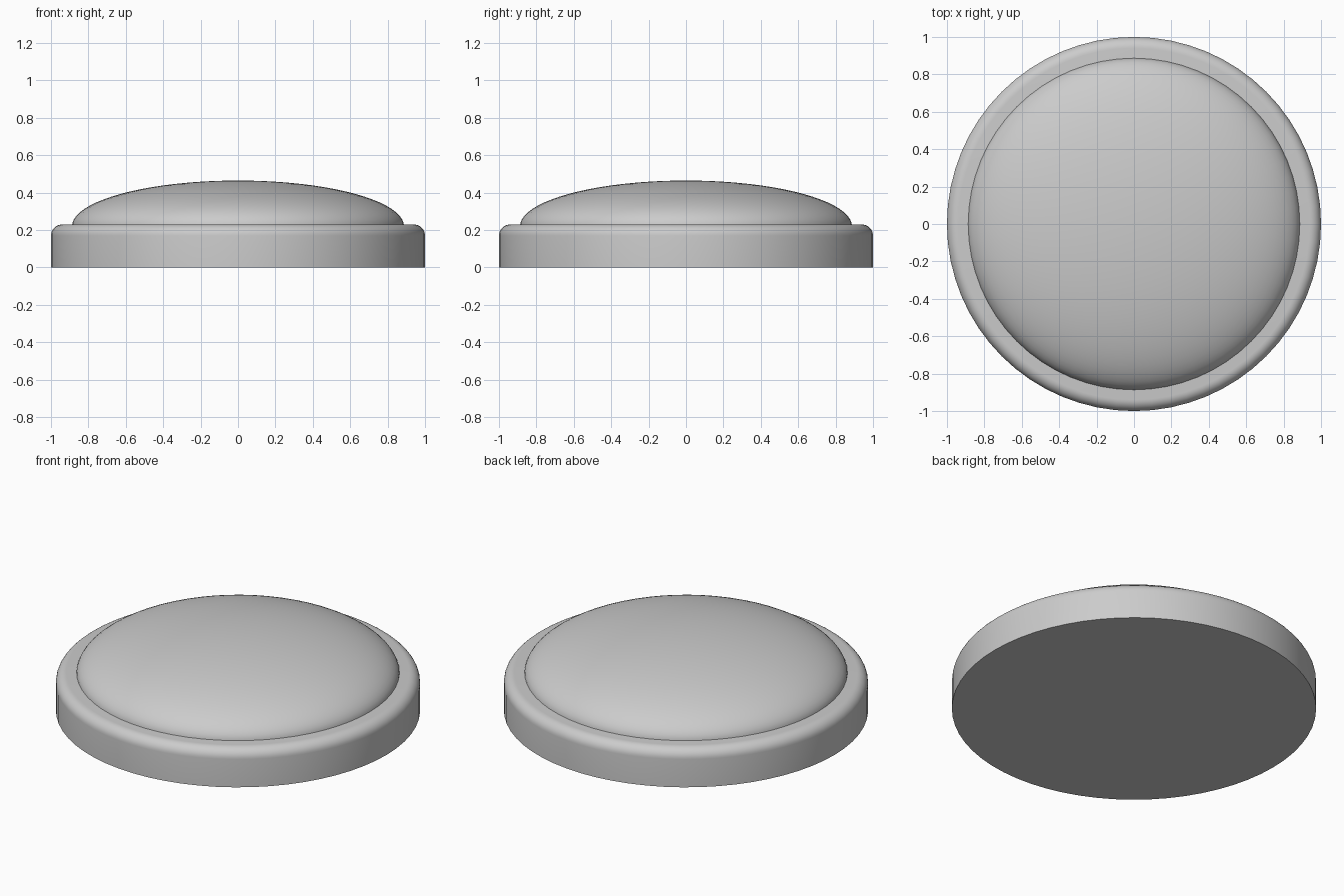
import bpy, bmesh
from math import sin, cos, pi, radians

if "Cube" in bpy.data.objects:
    bpy.data.objects.remove(bpy.data.objects["Cube"])

SEGMENTS = 64


def lathe(name, profile):
    """Revolve (radius, height) points around z; radius 0 becomes a pole."""
    bm = bmesh.new()
    rings = []
    for r, z in profile:
        if r < 1e-6:
            rings.append([bm.verts.new((0, 0, z))] * SEGMENTS)
        else:
            rings.append([bm.verts.new((r * cos(2 * pi * i / SEGMENTS),
                                        r * sin(2 * pi * i / SEGMENTS), z))
                          for i in range(SEGMENTS)])
    for a, b in zip(rings, rings[1:]):
        for i in range(SEGMENTS):
            j = (i + 1) % SEGMENTS
            bm.faces.new(dict.fromkeys((a[i], a[j], b[j], b[i])))
    # Close the open bottom with one flat face
    bm.faces.new(rings[0][::-1])
    bmesh.ops.recalc_face_normals(bm, faces=bm.faces)
    mesh = bpy.data.meshes.new(name)
    bm.to_mesh(mesh)
    bm.free()
    obj = bpy.data.objects.new(name, mesh)
    bpy.context.collection.objects.link(obj)
    bpy.ops.object.select_all(action='DESELECT')
    obj.select_set(True)
    bpy.context.view_layer.objects.active = obj
    bpy.ops.object.shade_smooth_by_angle(angle=radians(30))
    return obj


# Round base with a rounded upper edge
FILLET, RIM_Z = 0.06, 0.23
rounded = [(1 - FILLET + FILLET * cos(t * pi / 16),
            RIM_Z - FILLET + FILLET * sin(t * pi / 16)) for t in range(9)]
lathe("base", [(1, 0)] + rounded + [(0, RIM_Z)])

# Shallow elliptical dome, seated slightly into the base
RADIUS, HEIGHT, SEAT_Z, STEPS = 0.888, 0.245, 0.22, 20
dome = [(RADIUS * cos(t * pi / 2 / STEPS),
         SEAT_Z + HEIGHT * sin(t * pi / 2 / STEPS)) for t in range(STEPS + 1)]
lathe("dome", dome)
